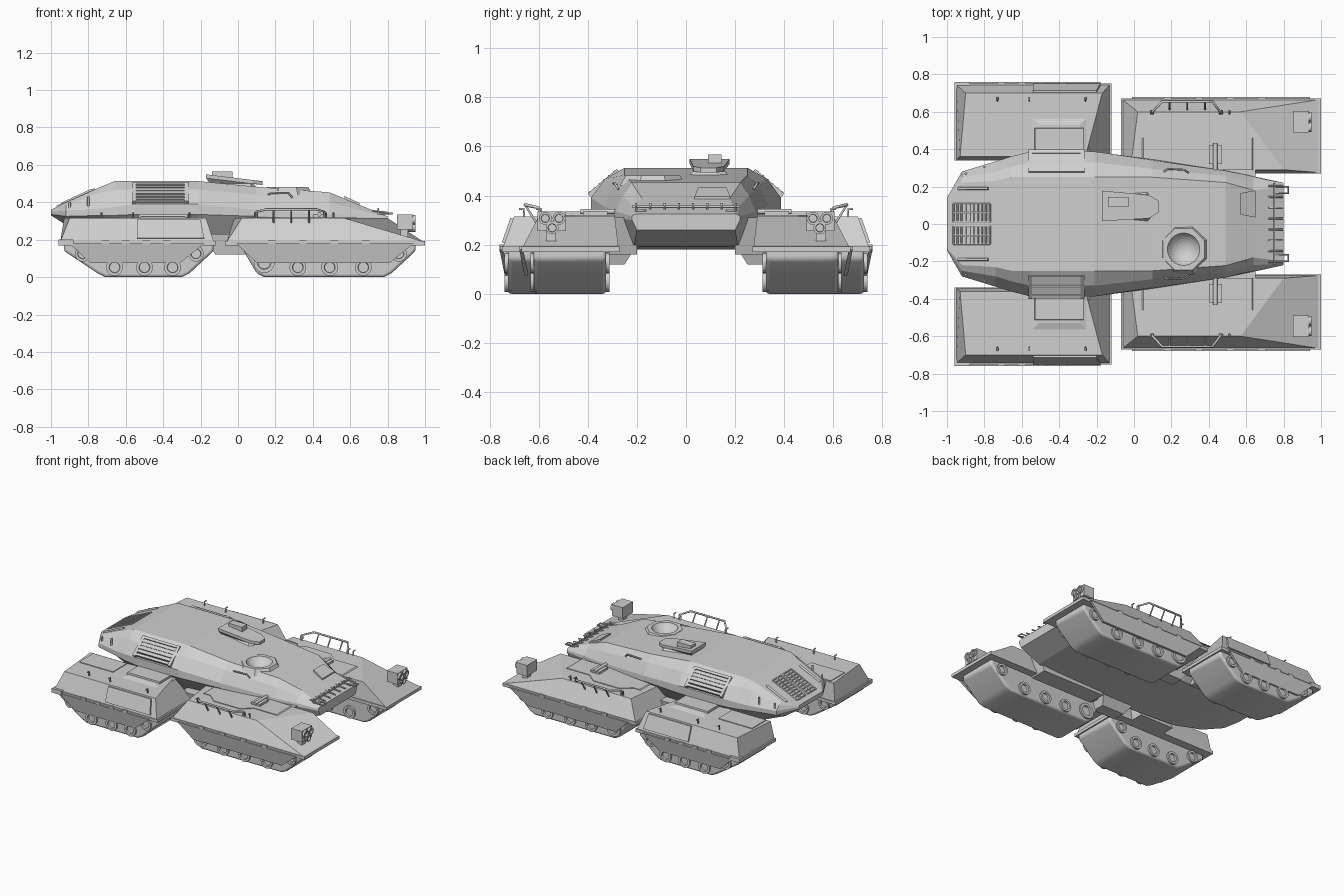
import bpy, bmesh, math
from mathutils import Vector, Matrix

if "Cube" in bpy.data.objects:
    bpy.data.objects.remove(bpy.data.objects["Cube"])

grey = bpy.data.materials.new("armour grey")
grey.use_nodes = True
tone = (0.63, 0.63, 0.63, 1)
grey.diffuse_color = tone
grey.node_tree.nodes["Principled BSDF"].inputs["Base Color"].default_value = tone


def finish(ob, mirror, bevel=0.0, smooth=False):
    bpy.context.scene.collection.objects.link(ob)
    ob.data.materials.append(grey)
    bpy.ops.object.select_all(action='DESELECT')
    ob.select_set(True)
    bpy.context.view_layer.objects.active = ob
    if smooth:
        bpy.ops.object.shade_smooth_by_angle(angle=math.radians(35))
    if bevel:
        mod = ob.modifiers.new("bevel", 'BEVEL')
        mod.width, mod.segments, mod.limit_method = bevel, 3, 'ANGLE'
    if mirror:
        mod = ob.modifiers.new("mirror", 'MIRROR')
        mod.use_axis = (False, True, False)
        mod.use_mirror_merge = False
    return ob


def loft(name, rings, mirror=True, **style):
    """Skin equal rings of points and cap both ends."""
    bm = bmesh.new()
    rows = [[bm.verts.new(p) for p in ring] for ring in rings]
    n = len(rows[0])
    for a, b in zip(rows, rows[1:]):
        for i in range(n):
            bm.faces.new((a[i], a[(i + 1) % n], b[(i + 1) % n], b[i]))
    bm.faces.new(rows[0])
    bm.faces.new(rows[-1])
    bmesh.ops.recalc_face_normals(bm, faces=bm.faces)
    me = bpy.data.meshes.new(name)
    bm.to_mesh(me)
    bm.free()
    return finish(bpy.data.objects.new(name, me), mirror, **style)


def slab(name, base, z0, top, z1, **style):
    return loft(name, [[(x, y, z0) for x, y in base], [(x, y, z1) for x, y in top]], **style)


def rect(x0, x1, y0, y1):
    return [(x0, y0), (x1, y0), (x1, y1), (x0, y1)]


def box(name, xs, ys, zs, **style):
    r = rect(*xs, *ys)
    return slab(name, r, zs[0], r, zs[1], **style)


def side_prism(name, profile, y0, y1, **style):
    return loft(name, [[(x, y, z) for x, z in profile] for y in (y0, y1)], **style)


def cylinder(name, centre, axis, r, length, sides=20, **style):
    turn = Vector(axis).to_track_quat('Z', 'Y').to_matrix()
    ring = lambda rad, h: [Vector(centre) + turn @ Vector((
        rad * math.cos(i * math.tau / sides), rad * math.sin(i * math.tau / sides), h)) for i in range(sides)]
    h = length / 2
    return loft(name, [ring(r * .6, -h + .012), ring(r * .65, -h), ring(r, -h),
                       ring(r, h), ring(r * .65, h), ring(r * .6, h - .012)], smooth=True, **style)


def tube(name, points, r=.005, mirror=True):
    cu = bpy.data.curves.new(name, 'CURVE')
    cu.dimensions, cu.bevel_depth, cu.bevel_resolution, cu.use_fill_caps = '3D', r, 1, True
    sp = cu.splines.new('POLY')
    sp.points.add(len(points) - 1)
    for p, co in zip(sp.points, points):
        p.co = (*co, 1)
    return finish(bpy.data.objects.new(name, cu), mirror)


# Main hull: half sections of deck edge, shoulder, belt, lower belt, keel
sections = [
    (-1.0, (.13, .36), (.135, .358), (.14, .35), (.14, .335), (.12, .33)),
    (-.92, (.22, .4), (.25, .385), (.28, .355), (.28, .325), (.18, .28)),
    (-.74, (.23, .48), (.28, .45), (.335, .365), (.335, .33), (.2, .21)),
    (-.66, (.25, .513), (.305, .465), (.36, .375), (.36, .33), (.21, .2)),
    (-.555, (.25, .513), (.33, .468), (.387, .39), (.387, .335), (.24, .19)),
    (-.21, (.25, .513), (.33, .468), (.387, .39), (.387, .335), (.25, .18)),
    (.1, (.25, .483), (.295, .44), (.34, .36), (.345, .325), (.25, .18)),
    (.49, (.222, .453), (.258, .4), (.285, .335), (.285, .31), (.23, .19)),
    (.64, (.18, .39), (.22, .36), (.25, .325), (.255, .305), (.21, .2)),
    (.8, (.2, .325), (.212, .322), (.22, .315), (.22, .3), (.2, .26)),
]
hull = loft("hull", [[(x, y, z) for y, z in half] + [(x, -y, z) for y, z in reversed(half)]
                     for x, *half in sections], mirror=False)

# Round hatch recess in an eight-sided collar
hx, hy = .265, -.135
octagon = lambda r: [(hx + r * math.cos((i + .5) * math.pi / 4), hy + r * math.sin((i + .5) * math.pi / 4))
                     for i in range(8)]
collar = slab("hatch_collar", octagon(.145), .44, octagon(.12), .481, mirror=False)
bm = bmesh.new()
bmesh.ops.create_uvsphere(bm, u_segments=32, v_segments=16, radius=.1,
                          matrix=Matrix.Translation((hx, hy, .53)))
me = bpy.data.meshes.new("dish_cutter")
bm.to_mesh(me)
bm.free()
cutter = finish(bpy.data.objects.new("dish_cutter", me), False)
cutter.hide_render = True
for body in (hull, collar):
    mod = body.modifiers.new("dish", 'BOOLEAN')
    mod.operation, mod.object, mod.solver = 'DIFFERENCE', cutter, 'EXACT'
    bpy.context.view_layer.objects.active = body
    bpy.ops.object.modifier_apply(modifier=mod.name)
bpy.data.objects.remove(cutter)

# Commander cupola: waisted body under a roof plate that slopes to the front
foot = [(-.19, .005), (.08, .005), (.1, .04), (.1, .12), (.08, .18), (-.19, .185)]
waist = [(-.15, .035), (.06, .035), (.08, .055), (.08, .13), (.06, .15), (-.15, .155)]
roof = [(-.17, .015), (.08, .03), (.13, .06), (.13, .125), (.08, .155), (-.17, .178)]
slope = lambda x: .541 - (x + .17) * .12
slab("cupola", foot, .475, waist, .505, mirror=False)
loft("cupola_roof", [[(x, y, .5) for x, y in waist], [(x, y, slope(x) - .012) for x, y in roof],
                     [(x, y, slope(x) + .008) for x, y in roof]], mirror=False)
box("cupola_sight", (-.14, -.03), (.09, .145), (.53, .566), mirror=False)

# Driver hatch on the nose slope
loft("driver_hatch", [[(.57, .05, .425 + d), (.65, .035, .388 + d), (.65, .18, .388 + d), (.57, .165, .425 + d)]
                      for d in (-.02, .008)], mirror=False)

# Side louvres
def on_side(t, lift=0.0):
    return (.272 + .118 * t + lift, .498 - .1 * t + lift)

for i in range(6):
    y, z = on_side(i / 6, .008)
    y2, z2 = on_side((i + .75) / 6, .012)
    loft("louvre_slat", [[(x, y, z), (x, y2, z2), (x, y2 - .04, z2 - .05), (x, y - .04, z - .05)]
                         for x in (-.545, -.285)])
for x in (-.565, -.285):
    (y, z), (y2, z2) = on_side(0, .01), on_side(1, .01)
    loft("louvre_frame", [[(u, y, z), (u, y2, z2), (u, y2 - .05, z2 - .06), (u, y - .05, z - .06)]
                          for u in (x, x + .02)])

# Rear deck grilles
deck = lambda x: .36 + (x + 1) * .46
for y in (.012, .06, .108):
    tube("grille_bar", [(x, y, deck(x) + .004) for x in (-.965, -.77)])
for i in range(10):
    x = -.965 + i * .0217
    tube("grille_rung", [(x, y, deck(x) + .004) for y in (.012, .108)])
tube("rear_deck_bar", [(x, .19, deck(x) + .005) for x in (-.94, -.78)], .008)
for x, y, z in ((-.9, .27, .37), (-.8, .305, .4)):
    tube("rear_peg", [(x, y, z - .02), (x, y, z + .03)], .007)

# Nose rail with tines, tow loops and lamps
tube("nose_rail", [(.75, -.22, .355), (.75, .22, .355)], mirror=False)
for i in range(8):
    y = -.203 + i * .058
    tube("nose_tine", [(.75, y, .32), (.75, y, .37)], mirror=False)
    tube("nose_bracket", [(.72, y, .355), (.8, y, .345)], mirror=False)
tube("nose_loop", [(.75, .165, .34), (.825, .165, .34), (.825, .2, .34), (.75, .2, .34)])
cylinder("nose_lamp", (.78, .18, .285), (1, 0, 0), .022, .04)
tube("side_handle", [(.16, .28, .44), (.18, .295, .45), (.27, .29, .45), (.29, .275, .425)])

# Belly brackets and suspension arms
slab("belly_bracket", rect(-.12, .06, .25, .34), .12, rect(-.2, .1, .18, .36), .23)
slab("front_arm", rect(.1, .6, .2, .4), .16, rect(.05, .65, .2, .46), .31)
slab("rear_arm", rect(-.54, -.27, .25, .55), .17, rect(-.53, -.27, .3, .51), .335)
slab("rear_arm_ramp", rect(-.56, -.24, .36, .58), .31, rect(-.51, -.29, .36, .53), .325)

# Track pods: body, lip, tracks, skirt, wheels
front_base = [(-.06, .275), (.99, .275), (.99, .665), (.7, .665), (-.06, .665)]
front_top = [(-.02, .29), (.8, .29), (.57, .6), (.56, .6), (.02, .6)]
slab("front_pod", front_base, .19, front_top, .315)
rear_base = rect(-.95, -.13, .345, .745)
slab("rear_pod", rear_base, .19, [(-.93, .36), (-.26, .36), (-.17, .7), (-.9, .7)], .315)

pods = {
    "front": dict(lip=(-.07, 1, .27, .67), track=(.03, .14, .78, .95), y=(.325, .62), skirt=.665,
                  wheels=((.14, .078, .056), (.32, .052, .045), (.49, .052, .045),
                          (.67, .052, .045), (.86, .125, .042))),
    "rear": dict(lip=(-.96, -.12, .34, .75), track=(-.93, -.71, -.3, -.13), y=(.4, .725), skirt=.745,
                 wheels=((-.83, .125, .042), (-.66, .052, .045), (-.5, .052, .045),
                         (-.35, .052, .045), (-.225, .125, .042))),
}
for name, p in pods.items():
    x0, x1, y0, y1 = p["lip"]
    box(name + "_pod_lip", (x0, x1), (y0, y1), (.17, .192))
    a, b, c, d = p["track"]
    side_prism(name + "_track", [(a, .19), (a, .14), (b - .04, .02), (b, 0), (c, 0), (c + .04, .02),
                                 (d, .14), (d, .19)], *p["y"], bevel=.014, smooth=True)
    s = p["skirt"]
    skirt = [(x0 + .06, .18), (x0 + .17, .075), (x1 - .19, .075), (x1 - .06, .18)]
    loft(name + "_skirt", [[(x, s + w - (.18 - z) * .2 + .01, z) for x, z in skirt] for w in (-.012, .004)])
    for x, z, r in p["wheels"]:
        for y in p["y"]:
            cylinder(name + "_wheel", (x, y, z), (0, 1, 0), r, .026)
    for i in range(4):
        x = x0 + .23 + i * (x1 - x0 - .4) / 4
        box(name + "_skirt_clip", (x, x + .04), (s, s + .013), (.178, .195))

# Deck panels on the pods
slab("front_deck_panel", rect(.04, .64, .29, .46), .313, rect(.05, .63, .29, .46), .32)
panel = [(.1, .46), (.45, .46), (.38, .52), (.17, .52)]
slab("front_deck_hump", panel, .313, panel, .32)
box("front_hinge_block", (.4, .47), (.32, .42), (.315, .335))
tube("front_hinge_pin", [(.435, .28, .335), (.435, .43, .335)], .012)
box("rear_deck_panel", (-.9, -.63), (.37, .53), (.314, .32))
loft("rear_side_door", [[(-.54, y, z), (-.18, y, z), (-.2, y - .035, z + .1), (-.54, y - .035, z + .1)]
                        for y, z in ((.72, .205), (.75, .208))])
box("rear_mud_guard", (-.96, -.88), (.72, .76), (.17, .2))
for x, y in ((.09, .59), (.47, .59), (.51, .59), (-.73, .66), (-.56, .66), (-.26, .66)):
    tube("deck_peg", [(x, y, .3), (x, y, .345), (x, y + .02, .345)])

# Grab rails on the front pods
tube("grab_rail", [(.1, .59, .31), (.1, .6, .35), (.15, .655, .362), (.42, .655, .362),
                   (.46, .6, .35), (.46, .59, .31)], .007)
for x in (.19, .285, .38):
    tube("grab_rail_post", [(x, .61, .29), (x, .655, .362)])

# Headlamp clusters on the front pods
box("headlamp_box", (.85, .935), (.49, .605), (.255, .335))
box("headlamp_post", (.87, .91), (.53, .57), (.21, .26))
for y, z in ((.517, .307), (.573, .307), (.545, .268)):
    cylinder("headlamp", (.93, y, z), (1, 0, 0), .026, .04)
